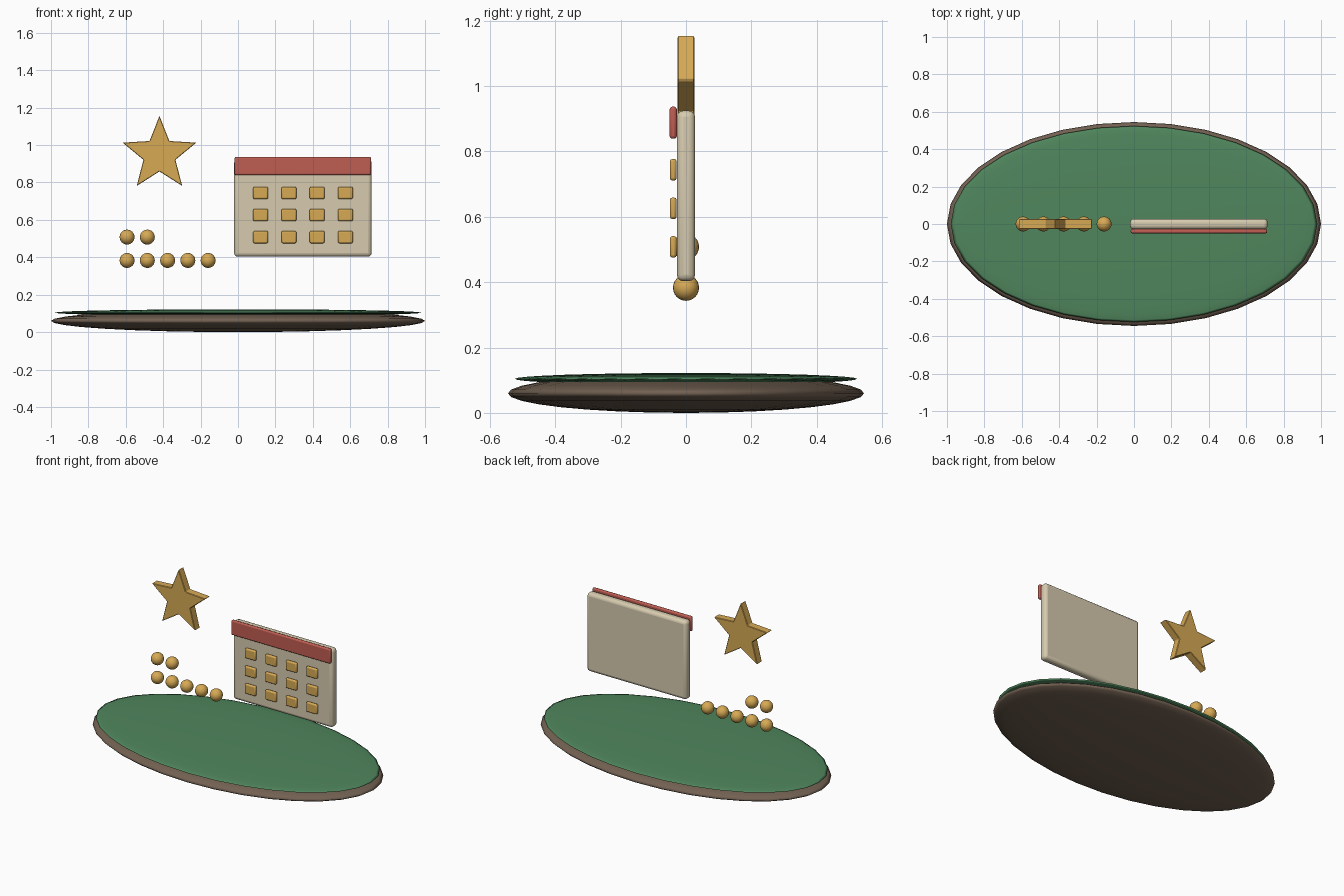
import bpy, bmesh, math

if "Cube" in bpy.data.objects:
    bpy.data.objects.remove(bpy.data.objects["Cube"])


def material(name, rgb):
    m = bpy.data.materials.new(name)
    m.diffuse_color = (*rgb, 1)
    m.use_nodes = True
    m.node_tree.nodes["Principled BSDF"].inputs["Base Color"].default_value = m.diffuse_color
    return m


BROWN = material("brown", (0.17, 0.12, 0.085))
GREEN = material("green", (0.08, 0.24, 0.11))
CREAM = material("cream", (0.68, 0.60, 0.43))
RED = material("red", (0.52, 0.11, 0.085))
GOLD = material("gold", (0.68, 0.40, 0.09))


def finish(ob, name, mat, bevel=0, segments=2):
    ob.name = name
    ob.data.materials.append(mat)
    if bevel:
        b = ob.modifiers.new("bevel", "BEVEL")
        b.width, b.segments = bevel, segments
    return ob


def ball(name, loc, size, mat, seg=32, rings=16):
    bpy.ops.mesh.primitive_uv_sphere_add(segments=seg, ring_count=rings, radius=1, location=loc)
    ob = bpy.context.object
    ob.scale = size
    bpy.ops.object.transform_apply(location=False, rotation=False, scale=True)
    bpy.ops.object.shade_smooth()
    return finish(ob, name, mat)


def box(name, loc, size, mat, bevel, segments=2):
    bpy.ops.mesh.primitive_cube_add(size=1, location=loc)
    ob = bpy.context.object
    ob.scale = size
    bpy.ops.object.transform_apply(location=False, rotation=False, scale=True)
    bpy.ops.object.shade_smooth_by_angle(angle=math.radians(35))
    return finish(ob, name, mat, bevel, segments)


# Oval base: two flattened spheres
ball("base_soil", (0, 0, 0.06), (1, 0.545, 0.06), BROWN)
ball("base_grass", (0, 0, 0.104), (0.98, 0.524, 0.018), GREEN)

# Calendar page, header band and day cells
box("calendar_page", (0.347, 0, 0.664), (0.735, 0.056, 0.522), CREAM, 0.02, 3)
box("calendar_header", (0.347, -0.039, 0.888), (0.73, 0.022, 0.098), RED, 0.008)
for row in range(3):
    for col in range(4):
        box(f"day_cell_{row}_{col}", (0.121 + 0.151 * col, -0.039, 0.744 - 0.118 * row),
            (0.08, 0.021, 0.066), GOLD, 0.008)

# Two rows of counting beads
for z, count in ((0.383, 5), (0.508, 2)):
    for i in range(count):
        ball(f"bead_{count}_{i}", (-0.593 + 0.1083 * i, 0, z), (0.04,) * 3, GOLD, 20, 12)

# Extruded five-pointed star
bm = bmesh.new()
ring = []
for i in range(10):
    r = 0.207 if i % 2 == 0 else 0.09
    a = math.pi / 2 + i * math.pi / 5
    ring.append(bm.verts.new((r * math.cos(a), -0.026, r * math.sin(a))))
face = bm.faces.new(ring)
ext = bmesh.ops.extrude_face_region(bm, geom=[face])
bmesh.ops.translate(bm, vec=(0, 0.052, 0),
                    verts=[v for v in ext["geom"] if isinstance(v, bmesh.types.BMVert)])
bmesh.ops.recalc_face_normals(bm, faces=bm.faces)
mesh = bpy.data.meshes.new("star")
bm.to_mesh(mesh)
bm.free()
star = bpy.data.objects.new("star", mesh)
star.location = (-0.42, 0, 0.949)
bpy.context.collection.objects.link(star)
finish(star, "star", GOLD, 0.003, 1)
